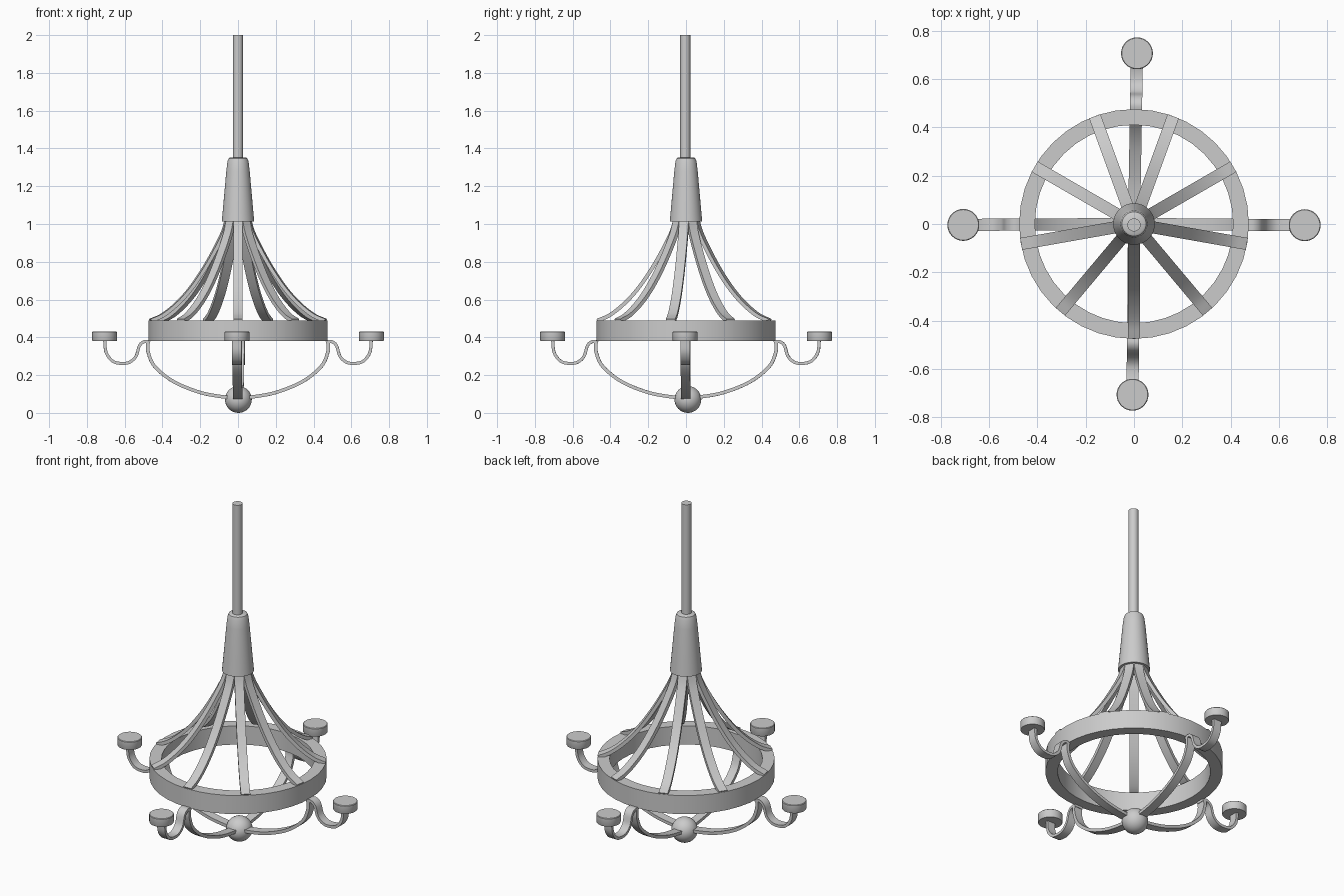
import bpy, bmesh, math
from mathutils import Matrix, Vector

if "Cube" in bpy.data.objects:
    bpy.data.objects.remove(bpy.data.objects["Cube"])


def finish(name, bm, angle=35):
    bmesh.ops.recalc_face_normals(bm, faces=bm.faces)
    me = bpy.data.meshes.new(name)
    bm.to_mesh(me)
    bm.free()
    ob = bpy.data.objects.new(name, me)
    bpy.context.collection.objects.link(ob)
    bpy.ops.object.select_all(action='DESELECT')
    ob.select_set(True)
    bpy.context.view_layer.objects.active = ob
    bpy.ops.object.shade_smooth_by_angle(angle=math.radians(angle))
    return ob


def lathe(name, profile, loc=(0, 0, 0), sides=32, closed=False):
    """Revolve (radius, z) points around z; open profiles get end caps."""
    bm = bmesh.new()
    rings = []
    for r, z in profile:
        rings.append([bm.verts.new((loc[0] + r * math.cos(a), loc[1] + r * math.sin(a), loc[2] + z))
                      for a in (2 * math.pi * i / sides for i in range(sides))])
    pairs = list(zip(rings, rings[1:]))
    if closed:
        pairs.append((rings[-1], rings[0]))
    for a, b in pairs:
        for i in range(sides):
            j = (i + 1) % sides
            bm.faces.new((a[i], a[j], b[j], b[i]))
    if not closed:
        bm.faces.new(rings[0])
        bm.faces.new(rings[-1])
    return finish(name, bm)


def smooth_path(points, steps=6):
    """Catmull-Rom curve through the points."""
    p = [Vector(q) for q in points]
    p = [2 * p[0] - p[1]] + p + [2 * p[-1] - p[-2]]
    out = []
    for k in range(1, len(p) - 2):
        a, b, c, d = p[k - 1:k + 3]
        for s in range(steps):
            t = s / steps
            out.append(0.5 * (2 * b + (c - a) * t + (2 * a - 5 * b + 4 * c - d) * t ** 2
                              + (3 * b - a - 3 * c + d) * t ** 3))
    return out + [p[-2]]


def flat_bar(name, points, width, thick, degrees):
    """Sweep a rectangular bar along an (r, z) path, turned around z."""
    path = smooth_path(points)
    bm = bmesh.new()
    rings = []
    for i, q in enumerate(path):
        t = (path[min(i + 1, len(path) - 1)] - path[max(i - 1, 0)]).normalized()
        n = Vector((-t.y, t.x)) * thick / 2
        rings.append([bm.verts.new((q.x + s * n.x, w * width / 2, q.y + s * n.y))
                      for s, w in ((1, 1), (1, -1), (-1, -1), (-1, 1))])
    for a, b in zip(rings, rings[1:]):
        for i in range(4):
            j = (i + 1) % 4
            bm.faces.new((a[i], a[j], b[j], b[i]))
    bm.faces.new(rings[0])
    bm.faces.new(rings[-1])
    bm.transform(Matrix.Rotation(math.radians(degrees), 4, 'Z'))
    return finish(name, bm)


# Hanging rod and tapered sleeve
lathe("hanging_rod", [(0.027, 1.30), (0.027, 2.0)], (0, -0.004, 0), 24)
lathe("sleeve", [(0.086, 1.012), (0.078, 1.10), (0.062, 1.28), (0.056, 1.33),
                 (0.050, 1.347), (0.042, 1.352)])

# Main ring
lathe("ring", [(0.475, 0.38), (0.475, 0.49), (0.41, 0.49), (0.41, 0.38)], sides=40, closed=True)

# Nine curved ribs from sleeve to ring
rib = [(0.055, 1.03), (0.085, 0.94), (0.165, 0.79), (0.245, 0.67),
       (0.32, 0.585), (0.40, 0.52), (0.47, 0.488)]
for k in range(9):
    flat_bar(f"rib_{k + 1}", rib, 0.05, 0.02, -90 + 40 * k)

# Bottom ball
bm = bmesh.new()
bmesh.ops.create_uvsphere(bm, u_segments=32, v_segments=16, radius=0.071,
                          matrix=Matrix.Translation((0.002, 0.01, 0.071)))
finish("bottom_ball", bm)

# Four arms: bowed lower strap, then an S-shaped bracket with a cup
strap = [(0.0, 0.08), (0.07, 0.084), (0.20, 0.108), (0.34, 0.165), (0.44, 0.245),
         (0.475, 0.32), (0.478, 0.375)]
bracket = [(0.465, 0.375), (0.497, 0.377), (0.522, 0.355), (0.54, 0.30), (0.575, 0.268),
           (0.62, 0.262), (0.665, 0.275), (0.698, 0.32), (0.706, 0.385)]
for k, deg in enumerate((-0.4, 89, 180.3, 269.5)):
    flat_bar(f"lower_strap_{k + 1}", strap, 0.05, 0.018, deg)
    flat_bar(f"arm_bracket_{k + 1}", bracket, 0.05, 0.016, deg)
    a = math.radians(deg)
    lathe(f"cup_{k + 1}", [(0.064, 0.381), (0.066, 0.385), (0.066, 0.427), (0.063, 0.43)],
          (0.706 * math.cos(a), 0.706 * math.sin(a), 0))
